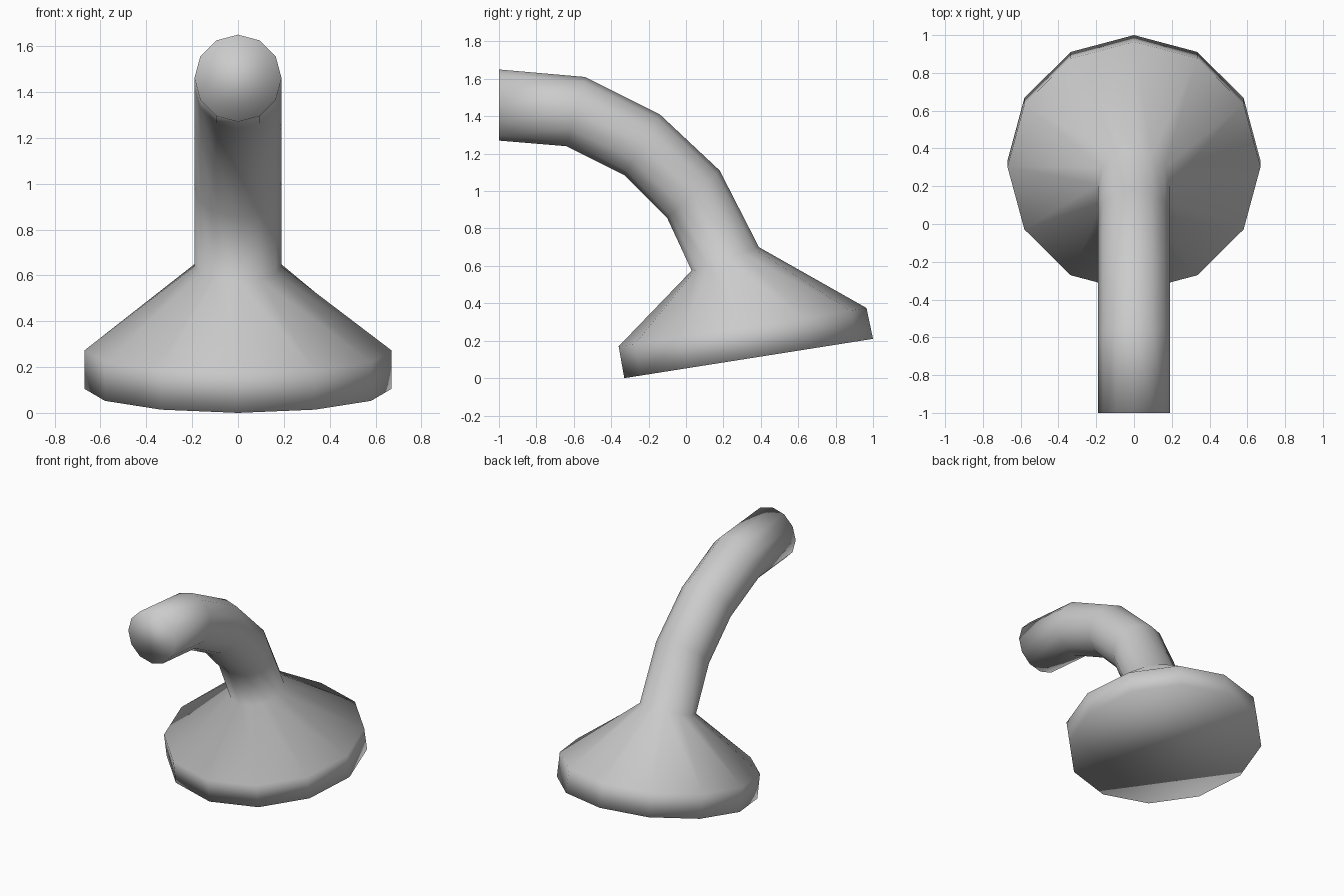
import bpy, bmesh, math
from mathutils import Vector

if "Cube" in bpy.data.objects:
    bpy.data.objects.remove(bpy.data.objects["Cube"])

SIDES = 12
# Side profile: lower/front and upper/back (y, z) points of each ring, plus x radius
RINGS = [
    ((-0.33, 0.00), (1.00, 0.21), 0.67),     # spray face
    ((-0.36, 0.17), (0.965, 0.375), 0.67),   # rim
    ((0.03, 0.575), (0.39, 0.70), 0.19),     # neck
    ((-0.10, 0.855), (0.18, 1.11), 0.19),    # pipe bend
    ((-0.33, 1.085), (-0.14, 1.41), 0.19),
    ((-0.64, 1.24), (-0.54, 1.61), 0.19),
    ((-1.00, 1.27), (-1.00, 1.65), 0.19),    # pipe end
]


def add_ring(bm, low, high, rx):
    a, b = Vector((0, *low)), Vector((0, *high))
    centre, half = (a + b) / 2, (b - a) / 2
    angles = [math.tau * i / SIDES for i in range(SIDES)]
    return [bm.verts.new(centre + half * math.cos(t) + Vector((rx * math.sin(t), 0, 0)))
            for t in angles]


# Shower head and bent pipe, lofted as one continuous surface
bm = bmesh.new()
rings = [add_ring(bm, *r) for r in RINGS]
for lo, hi in zip(rings, rings[1:]):
    for i in range(SIDES):
        j = (i + 1) % SIDES
        bm.faces.new((lo[i], lo[j], hi[j], hi[i]))

# Spray face and pipe end caps
bm.faces.new(rings[0])
bm.faces.new(rings[-1])
bmesh.ops.recalc_face_normals(bm, faces=bm.faces)
for f in bm.faces:
    f.smooth = True

mesh = bpy.data.meshes.new("shower_head")
bm.to_mesh(mesh)
bm.free()
bpy.context.collection.objects.link(bpy.data.objects.new("shower_head", mesh))
